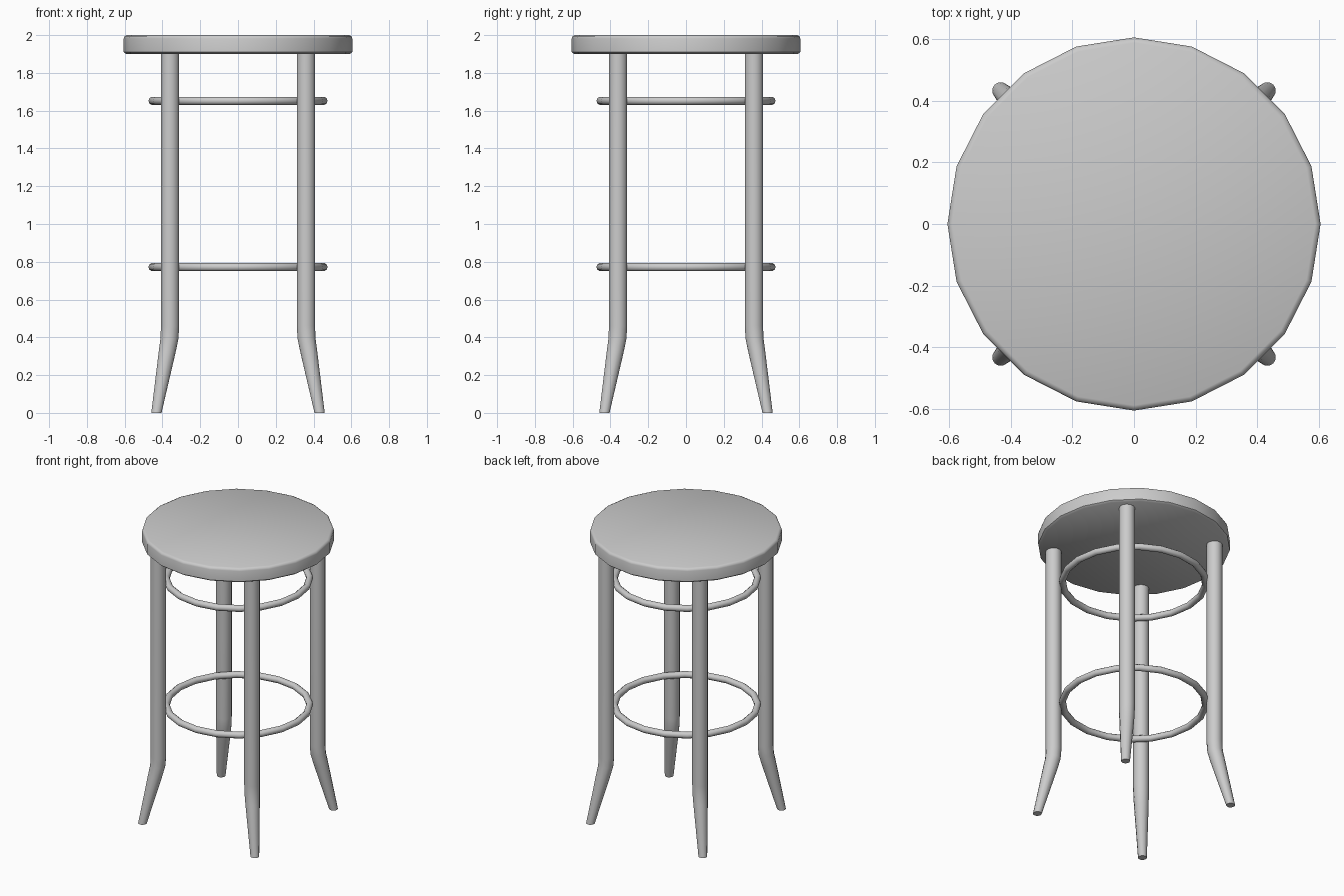
import bpy
import bmesh
from math import cos, sin, pi, radians
from mathutils import Vector, Matrix

cube = bpy.data.objects.get("Cube")
if cube:
    bpy.data.objects.remove(cube, do_unlink=True)

# One plain grey finish
grey = bpy.data.materials.new("plain_grey")
grey.use_nodes = True
colour = (0.6, 0.6, 0.6, 1)
grey.diffuse_color = colour
grey.node_tree.nodes["Principled BSDF"].inputs["Base Color"].default_value = colour


def finish(bm, name, angle=40):
    bmesh.ops.recalc_face_normals(bm, faces=bm.faces)
    mesh = bpy.data.meshes.new(name)
    bm.to_mesh(mesh)
    bm.free()
    mesh.materials.append(grey)
    obj = bpy.data.objects.new(name, mesh)
    bpy.context.collection.objects.link(obj)
    bpy.ops.object.select_all(action="DESELECT")
    obj.select_set(True)
    bpy.context.view_layer.objects.active = obj
    bpy.ops.object.shade_smooth_by_angle(angle=radians(angle))
    return obj


def skin(bm, loops, closed=False):
    """Bridge successive loops of points; cap the ends or close the tube."""
    rings = [[bm.verts.new(p) for p in loop] for loop in loops]
    pairs = list(zip(rings, rings[1:]))
    if closed:
        pairs.append((rings[-1], rings[0]))
    else:
        bm.faces.new(rings[0])
        bm.faces.new(rings[-1])
    for a, b in pairs:
        for i in range(len(a)):
            j = (i + 1) % len(a)
            bm.faces.new((a[i], a[j], b[j], b[i]))


def circle(radius, z, sides):
    return [Vector((radius * cos(2 * pi * i / sides),
                    radius * sin(2 * pi * i / sides), z)) for i in range(sides)]


# Round seat with softened rims
bm = bmesh.new()
profile = [(0.592, 1.9), (0.605, 1.91), (0.605, 1.982), (0.601, 1.994), (0.588, 2.0)]
skin(bm, [circle(r, z, 20) for r, z in profile])
finish(bm, "seat", 50)

# Two hoops bracing the legs
for name, height in (("upper_hoop", 1.652), ("lower_hoop", 0.772)):
    bm = bmesh.new()
    section = circle(0.022, 0, 10)
    loops = []
    for i in range(20):
        turn = Matrix.Rotation(2 * pi * i / 20, 3, "Z")
        loops.append([turn @ Vector((0.452 + p.x, 0, height + p.y)) for p in section])
    skin(bm, loops, closed=True)
    finish(bm, name, 60)

# Legs: straight, then kicked outwards and tapered (offset, height, radius, tilt)
stations = [(0.509, 1.905, 0.05, 0), (0.509, 0.46, 0.05, 0),
            (0.513, 0.395, 0.049, 0.08), (0.53, 0.325, 0.046, 0.18),
            (0.611, 0, 0.028, 0)]
names = ("back_left_leg", "back_right_leg", "front_right_leg", "front_left_leg")
for k, name in enumerate(names):
    bm = bmesh.new()
    spin = Matrix.Rotation(pi / 4 + k * pi / 2, 3, "Z")
    loops = []
    for offset, z, radius, tilt in stations:
        lean = Matrix.Rotation(tilt, 3, "Y").inverted()
        loops.append([spin @ (Vector((offset, 0, z)) + lean @ p)
                      for p in circle(radius, 0, 12)])
    skin(bm, loops)
    finish(bm, name)
